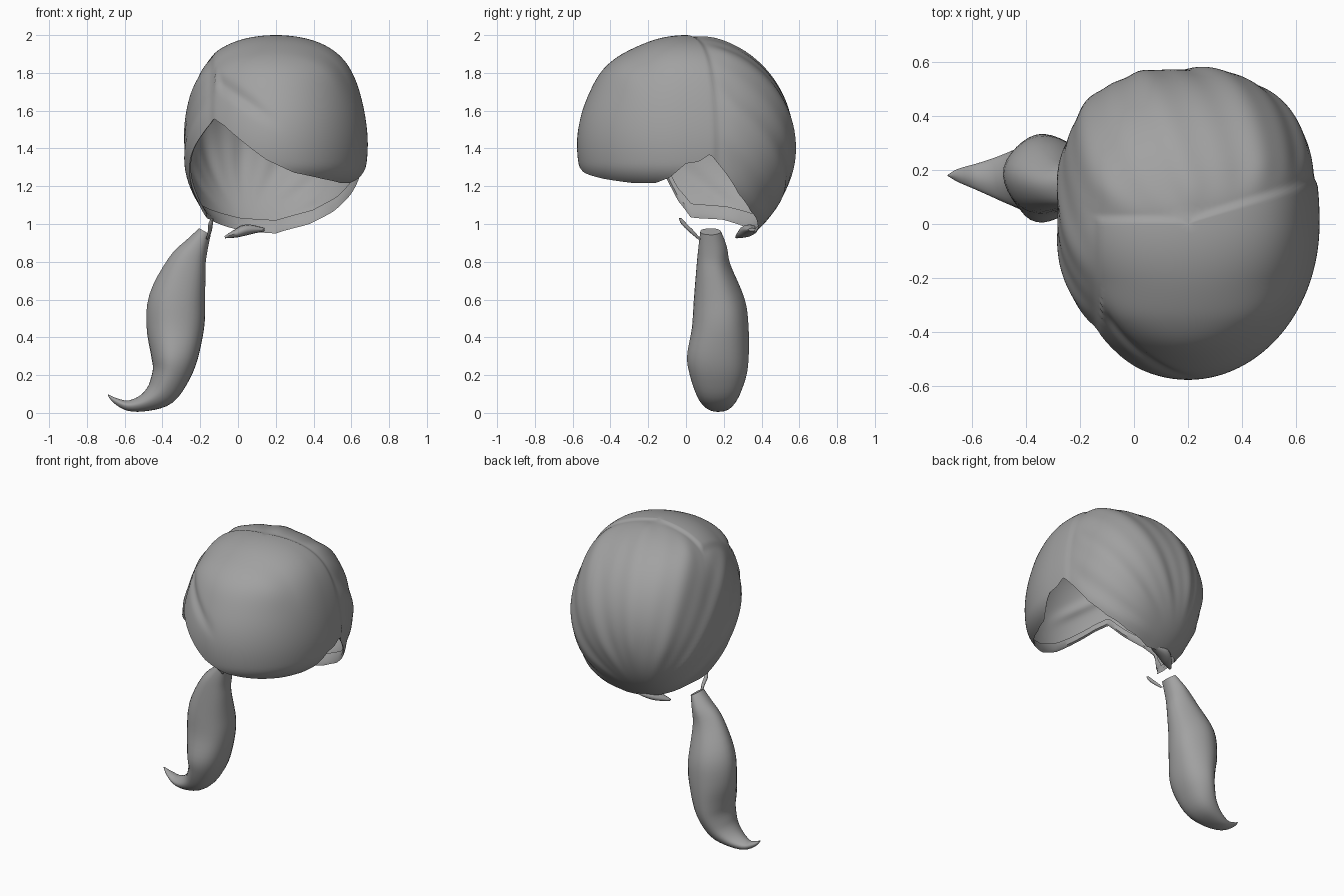
import bpy, bmesh, math
from mathutils import Vector

if "Cube" in bpy.data.objects:
    bpy.data.objects.remove(bpy.data.objects["Cube"])

hair = bpy.data.materials.new("grey_hair")
hair.diffuse_color = (0.36, 0.36, 0.36, 1)
hair.use_nodes = True
hair.node_tree.nodes["Principled BSDF"].inputs["Base Color"].default_value = hair.diffuse_color


def finish(name, bm, angle=50):
    mesh = bpy.data.meshes.new(name)
    bmesh.ops.recalc_face_normals(bm, faces=bm.faces)
    bm.to_mesh(mesh)
    bm.free()
    mesh.materials.append(hair)
    ob = bpy.data.objects.new(name, mesh)
    bpy.context.collection.objects.link(ob)
    bpy.ops.object.select_all(action='DESELECT')
    ob.select_set(True)
    bpy.context.view_layer.objects.active = ob
    bpy.ops.object.shade_smooth_by_angle(angle=math.radians(angle))
    return ob


def skin(bm, rings):
    for a, b in zip(rings, rings[1:]):
        n = len(a)
        for i in range(n):
            j = (i + 1) % n
            bm.faces.new((a[i], a[j], b[j], b[i]))


def ease(t):
    t = min(max(t, 0), 1)
    return t * t * (3 - 2 * t)


# Hair cap: an egg-shaped shell whose rim height follows the hairline
RIM = [(0, 1.32), (8, 1.33), (15, 1.37), (24, 1.28), (35, 1.16), (48, 1.07), (65, 1.0),
       (90, 0.95), (115, 0.96), (150, 1.02), (176, 1.03), (186, 1.12), (194, 1.26), (205, 1.36),
       (220, 1.47), (231, 1.56), (240, 1.52), (250, 1.45), (265, 1.34), (280, 1.27),
       (300, 1.23), (320, 1.2), (338, 1.2), (349, 1.24), (360, 1.32)]
CENTRE = Vector((0.2, 0, 1.42))
NAPE = Vector((-0.2, 0.5, -0.5)).normalized()
E1 = NAPE.cross(Vector((0, 0, 1))).normalized()
E2 = NAPE.cross(E1)


def rim_height(deg):
    for (a, za), (b, zb) in zip(RIM, RIM[1:]):
        if a <= deg <= b:
            return za + (zb - za) * (deg - a) / (b - a)


def cap_point(deg, theta):
    a = math.radians(deg)
    c, s = math.cos(a), math.sin(a)
    k = 2.0 if s < 0 else 2.4 if c > 0 else 2.4 + 0.3 * ease(-c / 0.5)
    r = (abs(c / 0.487) ** k + abs(s / 0.577) ** k) ** (-1 / k)
    up = math.cos(theta)
    rz = 0.58 if up > 0 else 0.6
    # The crown is broader from side to side than from front to back
    wide = 1 + 0.36 * max(up, 0) ** 3
    p = Vector((r * c * math.sin(theta) * wide, r * s * math.sin(theta), rz * up))
    # Signed distance to the parting: positive on the swept fringe
    x, y, z = p.x + 0.2, p.y, p.z + 1.42
    d = min(x + 0.12, 0.3 * max(x - 0.2, 0) + 0.0 - y)
    scale = 1.0
    if d < 0:
        scale -= 0.028 * ease(-d / 0.04) * math.exp(d / 0.06)
        # Strands gathered towards the nape
        phi = math.atan2(p.dot(E1), p.dot(E2))
        pole = ease((1 - abs(p.normalized().dot(NAPE))) / 0.25)
        fade = ease(-d / 0.15) * pole
        scale += fade * (0.009 * math.sin(11 * phi) + 0.004 * math.sin(23 * phi + 1))
    else:
        # Soft roll of the fringe, a swept groove and a tucked lower edge
        if y < -0.2:
            scale += 0.025 * math.exp(-((z - 1.82) / 0.1) ** 2) * ease((-0.2 - y) / 0.15)
            g = z - (1.75 - 0.68 * (x + 0.1))
            scale -= 0.025 * math.exp(-(g / 0.04) ** 2) * ease((0.25 - x) / 0.2) * ease(d / 0.04)
        scale -= 0.08 * min(max((1.32 - z) / 0.12, 0), 1) ** 2
    return CENTRE + p * scale


COLS, ROWS = 200, 56
bm = bmesh.new()
rings = [[] for _ in range(ROWS)]
lips = [[], []]
for i in range(COLS):
    deg = 360 * i / COLS
    h = rim_height(deg) - CENTRE.z
    end = math.acos(h / (0.58 if h > 0 else 0.6))
    for j in range(ROWS):
        rings[j].append(bm.verts.new(cap_point(deg, end * (j + 1) / ROWS)))
    # Turned-in edge
    for lip, t, f in ((lips[0], 0.985, 0.975), (lips[1], 0.94, 0.975)):
        lip.append(bm.verts.new(CENTRE + (cap_point(deg, end * t) - CENTRE) * f))
skin(bm, rings + lips)
top = bm.verts.new(cap_point(0, 0) - Vector((0, 0, 0.002)))
for i in range(COLS):
    bm.faces.new((top, rings[0][i], rings[0][(i + 1) % COLS]))
finish("hair_cap", bm)


# Locks: tapered tubes; each station is x, y, z, in-plane radius, y radius
def lock(name, stations, sides=32, ripple=0.0):
    # Smooth the path with Catmull-Rom subdivision
    pts = []
    n = len(stations)
    for i in range(n - 1):
        p0, p1, p2, p3 = (stations[min(max(i + o, 0), n - 1)] for o in (-1, 0, 1, 2))
        for t in (0, 0.25, 0.5, 0.75):
            pts.append([0.5 * (2 * b + (c - a) * t + (2 * a - 5 * b + 4 * c - d) * t * t
                               + (3 * b - a - 3 * c + d) * t ** 3)
                        for a, b, c, d in zip(p0, p1, p2, p3)])
    pts.append(list(stations[-1]))
    bm = bmesh.new()
    loops = []
    for i, (x, y, z, ra, rb) in enumerate(pts):
        q0, q1 = pts[max(i - 1, 0)], pts[min(i + 1, len(pts) - 1)]
        side = Vector((q1[2] - q0[2], 0, q0[0] - q1[0])).normalized()
        loop = []
        for k in range(sides):
            a = 2 * math.pi * k / sides
            f = 1 + ripple * math.sin(5 * a + 0.06 * i)
            loop.append(bm.verts.new(Vector((x, y, z)) + side * (ra * f * math.cos(a))
                                     + Vector((0, rb * f * math.sin(a), 0))))
        loops.append(loop)
    skin(bm, loops)
    bm.faces.new(loops[0])
    bm.faces.new(loops[-1])
    finish(name, bm)


lock("ponytail", [
    (-0.175, 0.13, 0.96, 0.035, 0.055), (-0.22, 0.14, 0.88, 0.065, 0.075),
    (-0.27, 0.145, 0.78, 0.105, 0.09), (-0.32, 0.175, 0.6, 0.15, 0.135),
    (-0.33, 0.18, 0.45, 0.152, 0.15), (-0.335, 0.168, 0.3, 0.125, 0.163),
    (-0.355, 0.17, 0.2, 0.1, 0.15), (-0.405, 0.17, 0.11, 0.082, 0.12),
    (-0.49, 0.17, 0.055, 0.048, 0.085), (-0.58, 0.175, 0.038, 0.028, 0.05),
    (-0.65, 0.18, 0.065, 0.015, 0.025), (-0.688, 0.18, 0.095, 0.003, 0.003)], ripple=0.015)

lock("nape_tuft", [
    (0.14, 0.35, 0.97, 0.008, 0.02), (0.05, 0.335, 0.97, 0.028, 0.045),
    (-0.01, 0.31, 0.95, 0.022, 0.04), (-0.07, 0.27, 0.93, 0.006, 0.01)], sides=12)

lock("side_wisp", [
    (-0.135, -0.03, 1.03, 0.006, 0.008), (-0.145, -0.01, 1.0, 0.012, 0.015),
    (-0.15, 0.03, 0.96, 0.01, 0.015), (-0.165, 0.07, 0.92, 0.005, 0.008)], sides=8)
